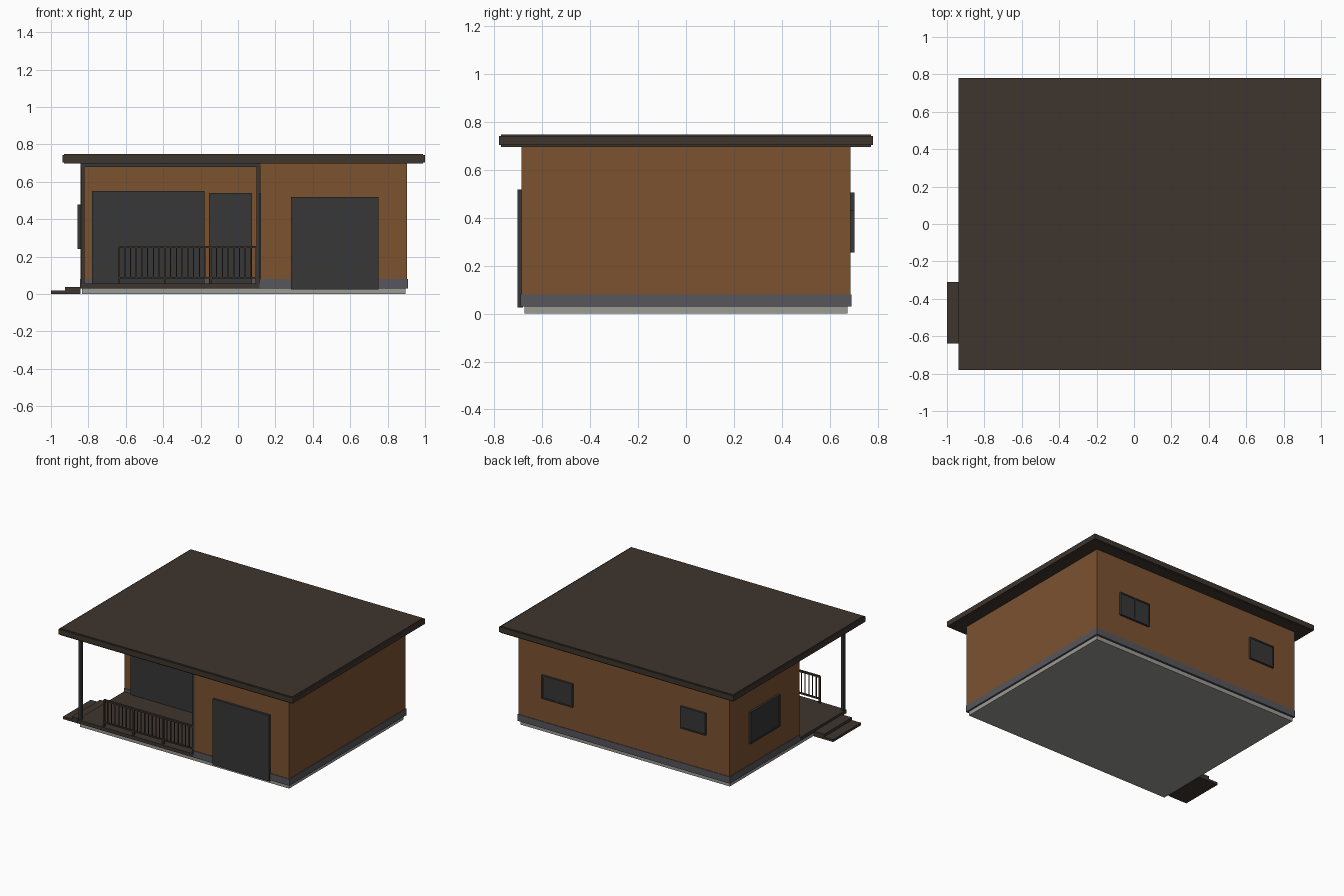
import bpy, bmesh

if "Cube" in bpy.data.objects:
    bpy.data.objects.remove(bpy.data.objects["Cube"])


def srgb(r, g, b):
    f = lambda c: c / 12.92 if c <= 0.04045 else ((c + 0.055) / 1.055) ** 2.4
    return (f(r / 255), f(g / 255), f(b / 255), 1)


def material(name, rgb):
    m = bpy.data.materials.new(name)
    m.diffuse_color = srgb(*rgb)
    m.use_nodes = True
    m.node_tree.nodes["Principled BSDF"].inputs["Base Color"].default_value = m.diffuse_color
    return m


WOOD = material("brown_wall", (124, 82, 48))
ROOF = material("dark_brown", (62, 53, 46))
DARK = material("charcoal", (55, 55, 56))
PLINTH = material("slate_grey", (86, 86, 92))
CONCRETE = material("light_concrete", (156, 155, 149))


def finish(name, bm, mat):
    bmesh.ops.recalc_face_normals(bm, faces=bm.faces)
    me = bpy.data.meshes.new(name)
    bm.to_mesh(me)
    bm.free()
    me.materials.append(mat)
    ob = bpy.data.objects.new(name, me)
    bpy.context.collection.objects.link(ob)
    return ob


def boxes(name, mat, *specs):
    """One object made of boxes given as (x0, x1, y0, y1, z0, z1)."""
    bm = bmesh.new()
    for x0, x1, y0, y1, z0, z1 in specs:
        vs = bmesh.ops.create_cube(bm, size=1)["verts"]
        for v in vs:
            v.co = (x0 if v.co.x < 0 else x1,
                    y0 if v.co.y < 0 else y1,
                    z0 if v.co.z < 0 else z1)
    return finish(name, bm, mat)


def l_prism(name, mat, grow, z0, z1):
    """Extruded L-shaped house outline with the porch corner left out."""
    xl, xr, y = -0.842 - grow, 0.904 + grow, 0.687 + grow
    px, py = 0.12 - grow, -0.137 - grow
    pts = [(xl, y), (xl, py), (px, py), (px, -y), (xr, -y), (xr, y)]
    bm = bmesh.new()
    face = bm.faces.new([bm.verts.new((a, b, z0)) for a, b in pts])
    up = bmesh.ops.extrude_face_region(bm, geom=[face])["geom"]
    for v in up:
        if isinstance(v, bmesh.types.BMVert):
            v.co.z = z1
    return finish(name, bm, mat)


# House body
boxes("foundation_slab", CONCRETE, (-0.835, 0.895, -0.675, 0.675, 0, 0.03))
l_prism("plinth", PLINTH, 0.004, 0.03, 0.08)
l_prism("walls", WOOD, 0, 0.08, 0.70)

# Flat roof with fascia
boxes("roof", ROOF, (-0.93, 0.99, -0.772, 0.772, 0.697, 0.748))
boxes("roof_fascia", ROOF, (-0.938, 1.0, -0.78, 0.78, 0.704, 0.743))

# Porch deck and side steps
boxes("porch_deck", ROOF, (-0.845, 0.116, -0.69, -0.14, 0.03, 0.056))
boxes("porch_steps", ROOF,
      (-0.925, -0.842, -0.64, -0.31, 0.018, 0.038),
      (-1.0, -0.842, -0.64, -0.31, 0, 0.018))

# Porch posts and beams
boxes("porch_posts", DARK,
      (-0.84, -0.82, -0.682, -0.662, 0.056, 0.68),
      (0.098, 0.116, -0.682, -0.662, 0.056, 0.68))
boxes("porch_beams", DARK,
      (-0.842, 0.12, -0.684, -0.66, 0.68, 0.70),
      (-0.842, -0.818, -0.66, -0.137, 0.68, 0.70))

# Railing: three bays with evenly spaced balusters
X0, X1, Y, BAYS, PER = -0.636, 0.10, -0.674, 3, 8
rail = [(X0, X1, Y - 0.008, Y + 0.008, 0.246, 0.258),
        (X0, X1, Y - 0.006, Y + 0.006, 0.082, 0.092)]
for i in range(BAYS * PER + 1):
    x = X0 + (X1 - X0) * i / (BAYS * PER)
    main = i % PER == 0
    w = 0.006 if main else 0.0028
    rail.append((x - w, x + w, Y - w, Y + w, 0.056 if main else 0.09, 0.25))
boxes("porch_railing", ROOF, *rail)

# Doors and windows
boxes("garage_door", DARK, (0.283, 0.75, -0.703, -0.68, 0.025, 0.518))
boxes("porch_window", DARK, (-0.78, -0.18, -0.155, -0.13, 0.056, 0.552))
boxes("porch_door", DARK, (-0.155, 0.075, -0.155, -0.13, 0.056, 0.54))
boxes("side_entry_door", DARK, (0.107, 0.125, -0.54, -0.30, 0.056, 0.54))


def framed_window(name, a0, a1, z0, z1, axis, wall, out, split=False):
    """Glass with a raised frame on a wall facing axis ('x' or 'y')."""
    t, d = 0.010, 0.016

    def part(p0, p1, q0, q1, depth):
        lo, hi = sorted((wall - out * 0.01, wall + out * depth))
        if axis == "y":
            return (p0, p1, lo, hi, q0, q1)
        return (lo, hi, p0, p1, q0, q1)

    parts = [part(a0, a1, z0, z0 + t, d), part(a0, a1, z1 - t, z1, d),
             part(a0, a0 + t, z0 + t, z1 - t, d),
             part(a1 - t, a1, z0 + t, z1 - t, d),
             part(a0 + t, a1 - t, z0 + t, z1 - t, 0.011)]
    if split:
        m = (a0 + a1) / 2
        parts.append(part(m - 0.005, m + 0.005, z0 + t, z1 - t, d))
    boxes(name, DARK, *parts)


framed_window("back_double_window", 0.449, 0.705, 0.255, 0.43, "y", 0.687, 1, True)
framed_window("back_small_window", -0.65, -0.443, 0.34, 0.505, "y", 0.687, 1)
framed_window("left_window", 0.108, 0.46, 0.24, 0.478, "x", -0.842, -1)
